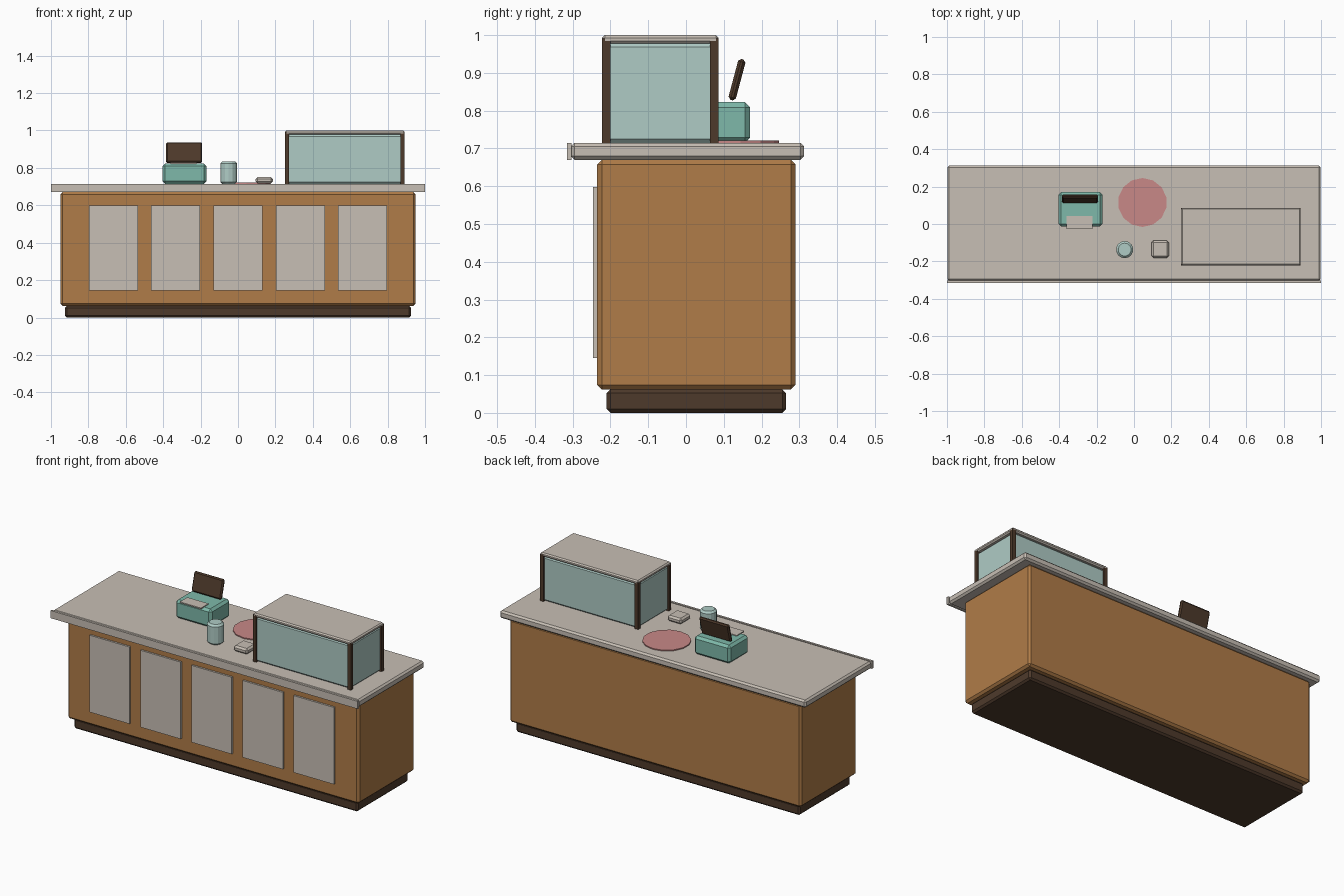
import bpy, math

if "Cube" in bpy.data.objects:
    bpy.data.objects.remove(bpy.data.objects["Cube"])


def material(name, rgb):
    m = bpy.data.materials.new(name)
    m.diffuse_color = (*rgb, 1)
    m.use_nodes = True
    m.node_tree.nodes["Principled BSDF"].inputs["Base Color"].default_value = m.diffuse_color
    return m


wood = material("warm_wood", (0.434, 0.202, 0.065))
brown = material("dark_brown", (0.076, 0.042, 0.024))
stone = material("pale_stone", (0.575, 0.52, 0.46))
glass = material("pale_glass", (0.43, 0.6, 0.56))
teal = material("teal", (0.21, 0.485, 0.40))
pink = material("pink", (0.58, 0.25, 0.245))


def finish(ob, name, mat, bevel):
    ob.name = name
    ob.data.materials.append(mat)
    if bevel:
        mod = ob.modifiers.new("chamfer", 'BEVEL')
        mod.width = bevel
        mod.segments = 1
        mod.limit_method = 'ANGLE'
        mod.angle_limit = math.radians(40)
    return ob


def box(name, mat, x, y, z, bevel=0.0, tilt=0.0):
    """Box from (min, max) ranges on each axis."""
    mid = [(r[0] + r[1]) / 2 for r in (x, y, z)]
    size = [r[1] - r[0] for r in (x, y, z)]
    bpy.ops.mesh.primitive_cube_add(size=1, location=mid)
    ob = bpy.context.object
    for v in ob.data.vertices:
        v.co = [c * s for c, s in zip(v.co, size)]
    ob.rotation_euler.x = tilt
    return finish(ob, name, mat, bevel)


def disc(name, mat, x, y, r, z, sides, bevel=0.0):
    bpy.ops.mesh.primitive_cylinder_add(vertices=sides, radius=r, depth=z[1] - z[0],
                                        location=(x, y, (z[0] + z[1]) / 2))
    return finish(bpy.context.object, name, mat, bevel)


# Counter
box("plinth", brown, (-0.925, 0.925), (-0.21, 0.265), (0, 0.062), 0.01)
box("counter_body", wood, (-0.95, 0.95), (-0.235, 0.29), (0.062, 0.67), 0.012)
box("countertop", stone, (-0.998, 0.998), (-0.305, 0.313), (0.67, 0.715), 0.01)
box("countertop_front_edge", stone, (-1, 1), (-0.315, -0.303), (0.67, 0.715))

# Front panels
for i in range(5):
    cx = (i - 2) * 0.333
    box(f"front_panel_{i + 1}", stone, (cx - 0.131, cx + 0.131), (-0.246, -0.23), (0.145, 0.598))

# Display case
box("case_glass", glass, (0.262, 0.881), (-0.213, 0.078), (0.713, 0.98), 0.012)
box("case_top", stone, (0.252, 0.891), (-0.222, 0.086), (0.978, 1.0), 0.007)
for cx in (0.263, 0.88):
    for cy in (-0.211, 0.075):
        box("case_post", brown, (cx - 0.011, cx + 0.011), (cy - 0.011, cy + 0.011), (0.714, 0.991))

# Till
box("till_body", teal, (-0.403, -0.168), (-0.013, 0.17), (0.715, 0.823), 0.014)
box("till_keypad", stone, (-0.36, -0.222), (-0.028, 0.042), (0.821, 0.828))
box("till_screen", brown, (-0.385, -0.192), (0.125, 0.145), (0.826, 0.938), 0.007, -0.26)

# Items on the counter
disc("jar", glass, -0.05, -0.137, 0.046, (0.714, 0.835), 14, 0.011)
box("small_dish", stone, (0.094, 0.186), (-0.181, -0.088), (0.717, 0.751), 0.01)
disc("serving_mat", pink, 0.045, 0.115, 0.131, (0.712, 0.721), 14)
